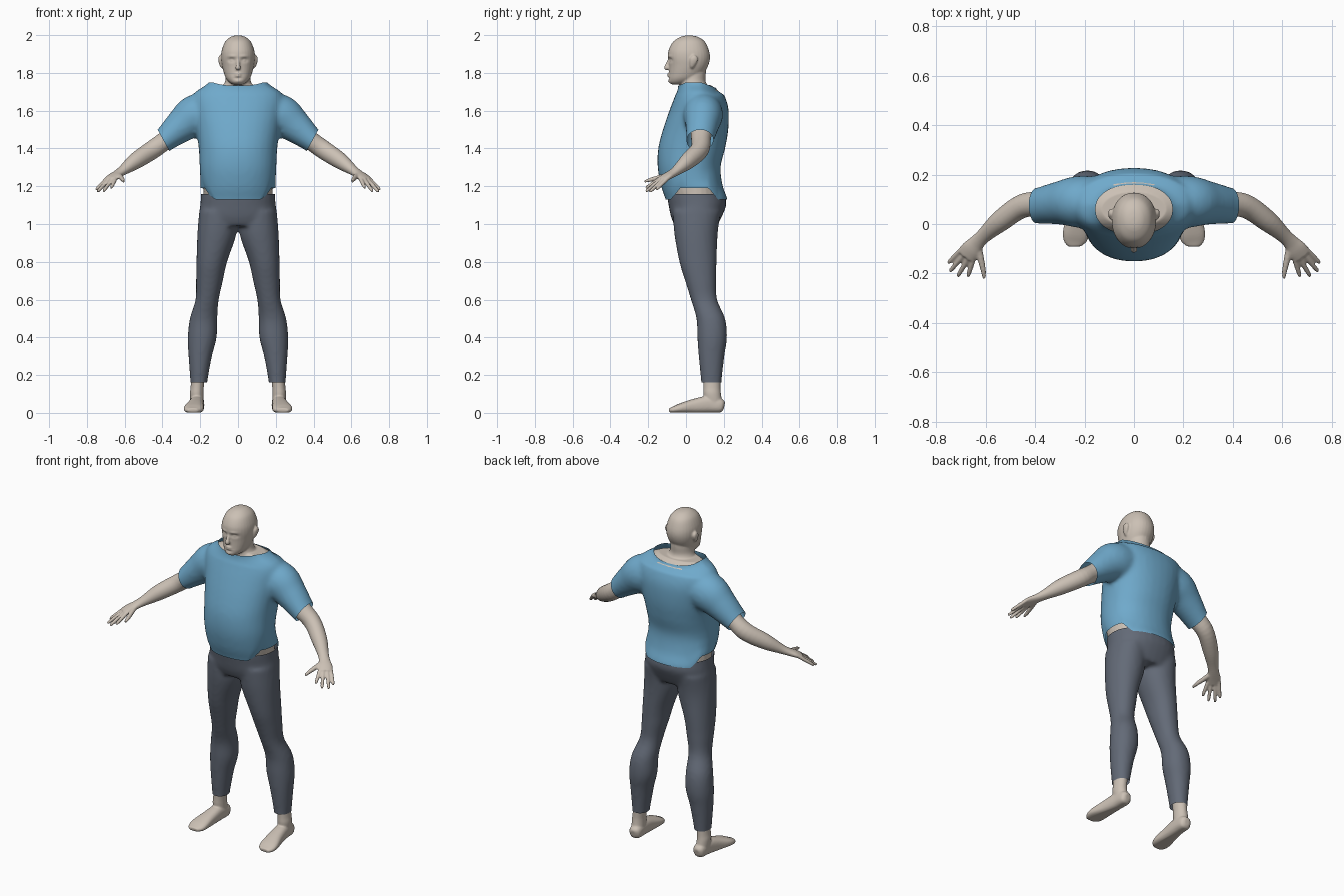
import bpy, bmesh, math
from mathutils import Vector


def clamp(v):
    return max(0.0, min(1.0, v))


def spline(rows, k=5):
    """Smoothly interpolated copies of the key rows."""
    out = []
    for i in range(len(rows) - 1):
        a, b = rows[max(i - 1, 0)], rows[i]
        c, d = rows[i + 1], rows[min(i + 2, len(rows) - 1)]
        for s in range(k):
            t = s / k
            out.append([0.5 * (2 * q + (r - p) * t + (2 * p - 5 * q + 4 * r - w) * t * t
                               + (3 * q - p - 3 * r + w) * t ** 3)
                        for p, q, r, w in zip(a, b, c, d)])
    out.append(list(rows[-1]))
    return out


def skin_rings(bm, rings, n=32, power=2.0):
    """Closed skin through rings given as (centre, u, v)."""
    loops = []
    for c, u, v in rings:
        loop = []
        for i in range(n):
            a = 2 * math.pi * i / n
            ca, sa = math.cos(a), math.sin(a)
            e = 2 / power
            loop.append(bm.verts.new(c + u * math.copysign(abs(ca) ** e, ca)
                                     + v * math.copysign(abs(sa) ** e, sa)))
        loops.append(loop)
    for a, b in zip(loops, loops[1:]):
        for i in range(n):
            bm.faces.new((a[i], a[(i + 1) % n], b[(i + 1) % n], b[i]))
    bm.faces.new(loops[0][::-1])
    bm.faces.new(loops[-1])


def stack(bm, rows, side=1, power=2.0):
    """Horizontal sections (z, x0, x1, y0, y1)."""
    skin_rings(bm, [(Vector((side * (x0 + x1) / 2, (y0 + y1) / 2, z)),
                     Vector(((x1 - x0) / 2, 0, 0)), Vector((0, (y1 - y0) / 2, 0)))
                    for z, x0, x1, y0, y1 in spline(rows)], power=power)


def trunk(bm, rows, inset=0.0, power=2.0):
    """Centred sections (z, half width, y0, y1)."""
    stack(bm, [(z, -w + inset, w - inset, y0 + inset, y1 - inset) for z, w, y0, y1 in rows], power=power)


def tube(bm, rows, wide, side=1, n=20, power=2.0):
    """Sections (x, y, z, wide radius, thin radius) along a path."""
    pts = spline(rows)
    m = Vector((side, 1, 1))
    cs = [Vector(p[:3]) * m for p in pts]
    w = Vector(wide) * m
    rings = []
    for i, p in enumerate(pts):
        t = (cs[min(i + 1, len(cs) - 1)] - cs[max(i - 1, 0)]).normalized()
        u = (w - t * w.dot(t)).normalized()
        rings.append((cs[i], u * p[3], t.cross(u) * p[4]))
    skin_rings(bm, rings, n, power)


def fuse(name, bm, voxel, smooth, colour):
    """Merge overlapping volumes into one smooth surface."""
    bmesh.ops.recalc_face_normals(bm, faces=bm.faces)
    me = bpy.data.meshes.new(name)
    bm.to_mesh(me)
    bm.free()
    ob = bpy.data.objects.new(name, me)
    bpy.context.collection.objects.link(ob)
    rm = ob.modifiers.new("fuse", 'REMESH')
    rm.mode, rm.voxel_size = 'VOXEL', voxel
    sm = ob.modifiers.new("relax", 'SMOOTH')
    sm.factor, sm.iterations = 0.5, smooth
    dg = bpy.context.evaluated_depsgraph_get()
    mesh = bpy.data.meshes.new_from_object(ob.evaluated_get(dg))
    ob.modifiers.clear()
    ob.data = mesh
    mat = bpy.data.materials.new(name + "_colour")
    mat.diffuse_color = (*colour, 1)
    mesh.materials.clear()
    mesh.materials.append(mat)
    return ob


def finish(ob, cuts=(), move=None):
    """Trim open edges with planes, then adjust vertices."""
    bm = bmesh.new()
    bm.from_mesh(ob.data)
    for co, no in cuts:
        bmesh.ops.bisect_plane(bm, geom=bm.verts[:] + bm.edges[:] + bm.faces[:], dist=1e-5,
                               plane_co=co, plane_no=no, clear_outer=True)
    if move:
        for v in bm.verts:
            move(v.co)
    for f in bm.faces:
        f.smooth = True
    bm.to_mesh(ob.data)
    bm.free()


# Shirt: trunk and two sleeves
SHIRT = [(1.09, .197, -.10, .215), (1.13, .20, -.108, .22), (1.20, .20, -.132, .195),
         (1.30, .203, -.15, .183), (1.40, .208, -.147, .207), (1.50, .222, -.122, .224),
         (1.60, .24, -.088, .226), (1.66, .245, -.065, .212), (1.70, .225, -.05, .192),
         (1.74, .165, -.042, .162), (1.79, .13, -.04, .15)]
bm = bmesh.new()
trunk(bm, SHIRT, power=2.2)
for s in (1, -1):
    tube(bm, [(.10, .085, 1.60, .10, .10), (.22, .09, 1.575, .105, .112), (.30, .085, 1.52, .088, .09),
              (.395, .073, 1.44, .072, .063), (.44, .07, 1.405, .07, .06)], (0, 1, 0), s, 32)
shirt = fuse("shirt", bm, .012, 8, (.16, .40, .60))


def drape(co):
    lift = clamp((.125 - abs(co.y - .045)) / .05) * clamp((1.30 - co.z) / .17)
    top = clamp((co.z - 1.68) / .06)
    co.z += .06 * lift
    co.z -= top * (.03 * clamp((co.y - .08) / .08) + .018 * clamp(-co.y / .04))


finish(shirt, [((0, 0, 1.13), (0, 0, -1)), ((0, 0, 1.75), (0, 0, 1)),
               ((.393, 0, 1.44), (.876, 0, -.48)), ((-.393, 0, 1.44), (-.876, 0, -.48))], drape)

# Trousers: hips and two legs
HIPS = [(1.22, .193, -.10, .20), (1.15, .196, -.10, .208), (1.10, .20, -.092, .213),
        (1.04, .207, -.08, .19), (.99, .195, -.06, .165)]
LEG = [(1.07, .01, .205, -.07, .185), (.95, .008, .215, -.062, .168), (.80, .058, .22, -.035, .162),
       (.70, .08, .222, -.005, .16), (.60, .102, .225, .026, .165), (.50, .11, .255, .055, .207),
       (.40, .113, .266, .06, .217), (.30, .138, .262, .067, .203), (.16, .163, .252, .08, .188),
       (.11, .163, .252, .08, .188)]
bm = bmesh.new()
trunk(bm, HIPS, power=2.2)
for s in (1, -1):
    stack(bm, LEG, s, 2.1)
trousers = fuse("trousers", bm, .011, 7, (.125, .145, .185))
finish(trousers, [((0, 0, 1.158), (0, 0, 1)), ((0, 0, .16), (0, 0, -1))])

# Body: head, neck and trunk under the clothes
bm = bmesh.new()
trunk(bm, [(1.998, .015, 0, .03), (1.99, .04, -.03, .065), (1.965, .068, -.068, .10),
           (1.92, .086, -.092, .121), (1.88, .09, -.095, .127), (1.84, .085, -.09, .118),
           (1.80, .075, -.09, .095), (1.77, .063, -.092, .07), (1.748, .043, -.088, .03),
           (1.738, .022, -.072, 0)], power=2.15)
trunk(bm, [(1.86, .062, -.02, .105), (1.80, .064, -.03, .105), (1.75, .07, -.03, .105),
           (1.71, .10, -.03, .135), (1.66, .14, -.03, .15)])
trunk(bm, SHIRT[1:-2] + [(1.735, .15, -.03, .15)], .018)
trunk(bm, HIPS[:3], .012)
# Nose and lips
tube(bm, [(0, -.086, 1.875, .008, .008), (0, -.098, 1.845, .010, .010), (0, -.104, 1.827, .015, .012),
          (0, -.096, 1.817, .010, .006)], (1, 0, 0))
tube(bm, [(-.024, -.080, 1.788, .005, .005), (0, -.094, 1.789, .010, .007),
          (.024, -.080, 1.788, .005, .005)], (0, 0, 1))
for s in (1, -1):
    # Ear
    tube(bm, [(.080, .03, 1.828, .008, .008), (.088, .033, 1.84, .014, .009), (.094, .04, 1.865, .021, .010),
              (.094, .042, 1.882, .018, .009), (.09, .04, 1.893, .006, .005)], (0, 1, 0), s)
    # Arm and palm
    tube(bm, [(.20, .09, 1.575, .075, .075), (.36, .08, 1.46, .055, .05), (.45, .073, 1.395, .048, .05),
              (.54, .012, 1.335, .043, .044), (.605, -.045, 1.287, .031, .027), (.635, -.075, 1.266, .032, .021),
              (.66, -.105, 1.25, .041, .018), (.68, -.132, 1.234, .038, .014)], (.76, .65, 0), s, 24)
    # Fingers and thumb
    for base, tip in [((.65, -.143, 1.237), (.672, -.213, 1.19)), ((.668, -.135, 1.236), (.713, -.212, 1.172)),
                      ((.686, -.122, 1.234), (.745, -.192, 1.17)), ((.70, -.105, 1.234), (.752, -.158, 1.182))]:
        b, t = Vector(base), Vector(tip)
        tube(bm, [(*b.lerp(t, f), r, r) for f, r in ((-.25, .011), (.4, .0105), (.85, .009), (1, .006))],
             (1, 0, 0), s, 12)
    tube(bm, [(.632, -.085, 1.262, .016, .014), (.62, -.14, 1.247, .014, .013), (.61, -.185, 1.235, .011, .011),
              (.606, -.22, 1.225, .007, .007)], (1, 0, 0), s, 12)
    # Ankle and foot
    stack(bm, [(.30, .165, .245, .085, .185), (.15, .18, .25, .092, .182), (.10, .182, .255, .092, .185),
               (.04, .18, .25, .10, .195)], s)
    tube(bm, [(.213, .202, .035, .015, .02), (.214, .185, .038, .034, .036), (.217, .12, .045, .038, .045),
              (.225, .04, .035, .044, .038), (.234, -.03, .024, .053, .026), (.238, -.068, .016, .047, .017),
              (.238, -.09, .013, .028, .011)], (1, 0, 0), s, 24, 2.5)
body = fuse("body", bm, .005, 4, (.60, .53, .46))

# Eye sockets, eyeballs, brows, mouth line and chin as soft pushes (x, z, x size, z size, depth)
FACE = [(.034, 1.868, .019, .011, .011), (.034, 1.866, .010, .006, -.006), (.032, 1.888, .022, .007, -.004),
        (0, 1.789, .022, .003, .004), (0, 1.772, .02, .005, .004), (0, 1.755, .018, .008, -.004)]


def face(co):
    co.z = max(co.z, .001)
    if co.z > 1.74 and co.y < -.03:
        for x, z, sx, sz, d in FACE:
            co.y += d * math.exp(-((abs(co.x) - x) / sx) ** 2 - ((co.z - z) / sz) ** 2)


finish(body, move=face)
